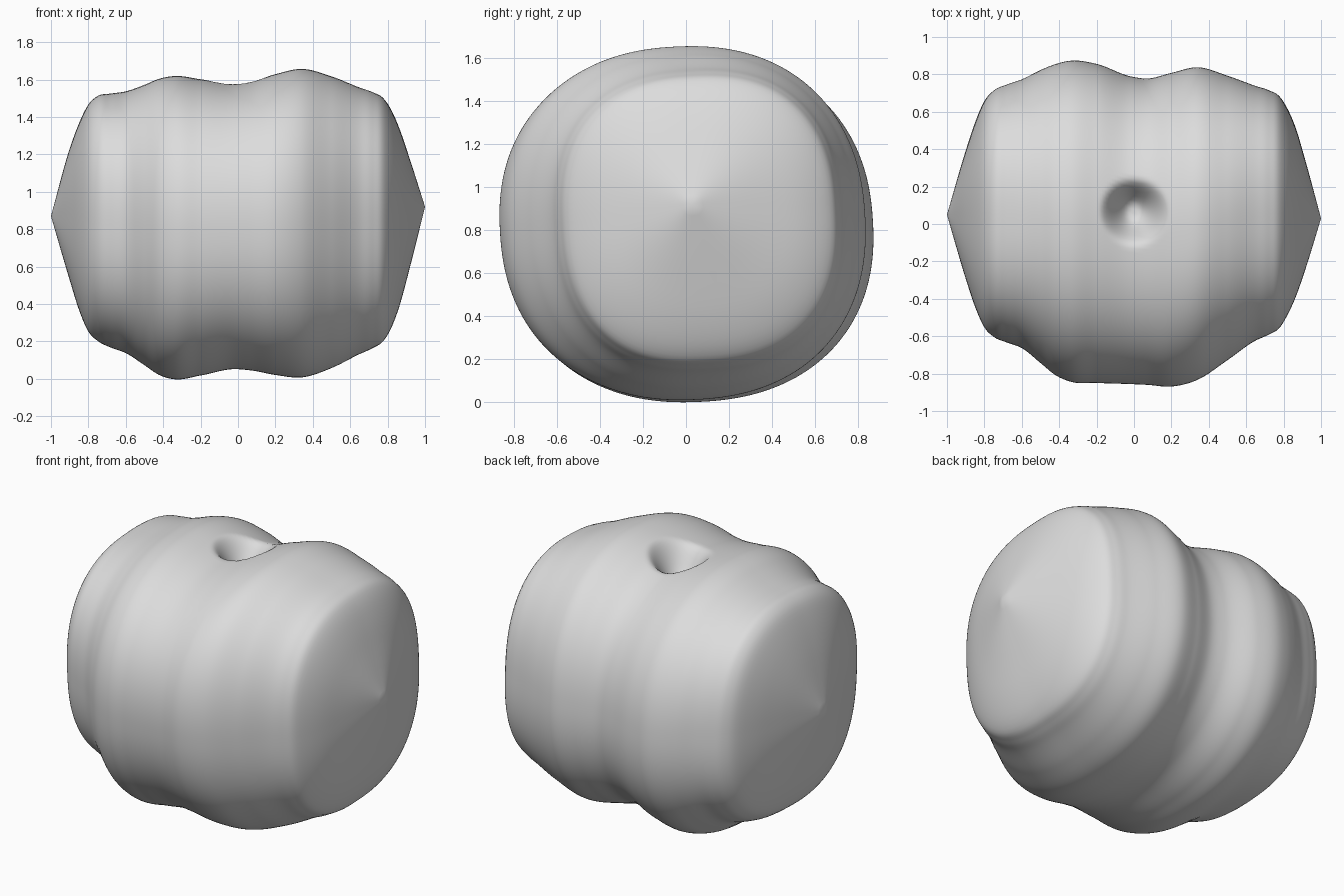
import bpy
import bmesh
from math import sin, cos, pi, hypot
from mathutils import Vector

default_cube = bpy.data.objects.get("Cube")
if default_cube:
    bpy.data.objects.remove(default_cube, do_unlink=True)

# Lengthwise outline: x, top z, bottom z, back y, front y
STATIONS = [
    (-1, .87, .87, .05, .05),
    (-.9, 1.23, .53, .39, -.29),
    (-.85, 1.365, .37, .54, -.44),
    (-.8, 1.465, .255, .655, -.55),
    (-.75, 1.51, .205, .71, -.6),
    (-.68, 1.523, .17, .742, -.63),
    (-.6, 1.535, .14, .77, -.66),
    (-.5, 1.57, .075, .82, -.74),
    (-.42, 1.603, .022, .852, -.805),
    (-.34, 1.617, 0, .87, -.84),
    (-.2, 1.6, .02, .853, -.847),
    (-.02, 1.578, .054, .787, -.853),
    (.07, 1.588, .047, .775, -.857),
    (.2, 1.627, .023, .805, -.866),
    (.34, 1.655, .01, .835, -.83),
    (.5, 1.615, .06, .79, -.725),
    (.65, 1.555, .135, .735, -.62),
    (.72, 1.53, .167, .712, -.588),
    (.78, 1.495, .208, .677, -.55),
    (.82, 1.435, .275, .615, -.485),
    (.86, 1.345, .38, .525, -.4),
    (.92, 1.17, .6, .325, -.23),
    (1, .92, .92, .03, .03),
]
RINGS, SIDES = 150, 220


def slope(i, k):
    """Tangent of one outline at a station."""
    def secant(j):
        a, b = STATIONS[j], STATIONS[j + 1]
        return (b[k] - a[k]) / (b[0] - a[0])
    last = len(STATIONS) - 1
    if i == 0:
        return secant(0)
    if i == last:
        return secant(last - 1)
    h0 = STATIONS[i][0] - STATIONS[i - 1][0]
    h1 = STATIONS[i + 1][0] - STATIONS[i][0]
    return (secant(i - 1) * h1 + secant(i) * h0) / (h0 + h1)


def outline(x, k):
    """Smooth interpolation of one outline at x."""
    i = 0
    while i < len(STATIONS) - 2 and x > STATIONS[i + 1][0]:
        i += 1
    a, b = STATIONS[i], STATIONS[i + 1]
    h = b[0] - a[0]
    t = (x - a[0]) / h
    s = 1 - t
    return (s * s * (1 + 2 * t) * a[k] + t * t * (1 + 2 * s) * b[k]
            + h * t * s * (s * slope(i, k) - t * slope(i + 1, k)))


def smooth(t):
    t = max(0, min(1, t))
    return t * t * (3 - 2 * t)


def ring_points(x):
    """Rounded-square cross-section, slightly turned, squarer at the ends."""
    top, bottom, back, front = [outline(x, k) for k in range(1, 5)]
    yc, zc = (back + front) / 2, (top + bottom) / 2
    hy, hz = (back - front) / 2, (top - bottom) / 2
    power = 2.25 + .2 * smooth((abs(x) - .4) / .35)
    points = []
    for j in range(SIDES):
        c, s = cos(2 * pi * j / SIDES), sin(2 * pi * j / SIDES)
        r = (abs(c) ** power + abs(s) ** power) ** (-1 / power)
        y = yc + hy * r * (c - .06 * s)
        z = zc + hz * r * (s + .05 * c)
        # Stem hollow pressed into the top
        if s > 0:
            z -= .18 * smooth(1.15 * (1 - hypot(x, y - .065) / .19))
        points.append(Vector((x, y, z)))
    return points


# Body skinned from rings, closed by a point at each end
bm = bmesh.new()
rings = []
for i in range(1, RINGS):
    x = -1 + 2 * i / RINGS
    rings.append([bm.verts.new(p) for p in ring_points(x)])
for a, b in zip(rings, rings[1:]):
    for j in range(SIDES):
        n = (j + 1) % SIDES
        bm.faces.new((a[j], a[n], b[n], b[j]))
for ring, end in ((rings[0], STATIONS[0]), (rings[-1], STATIONS[-1])):
    tip = bm.verts.new((end[0], end[3], end[1]))
    for j in range(SIDES):
        bm.faces.new((tip, ring[j], ring[(j + 1) % SIDES]))
bmesh.ops.recalc_face_normals(bm, faces=bm.faces[:])
mesh = bpy.data.meshes.new("fruit_body")
bm.to_mesh(mesh)
bm.free()

# Single plain colour
grey = bpy.data.materials.new("light_grey")
grey.use_nodes = True
colour = (.72, .72, .72, 1)
grey.diffuse_color = colour
for node in grey.node_tree.nodes:
    if node.type == 'BSDF_PRINCIPLED':
        node.inputs["Base Color"].default_value = colour
mesh.materials.append(grey)

body = bpy.data.objects.new("fruit_body", mesh)
bpy.context.collection.objects.link(body)
for face in mesh.polygons:
    face.use_smooth = True
